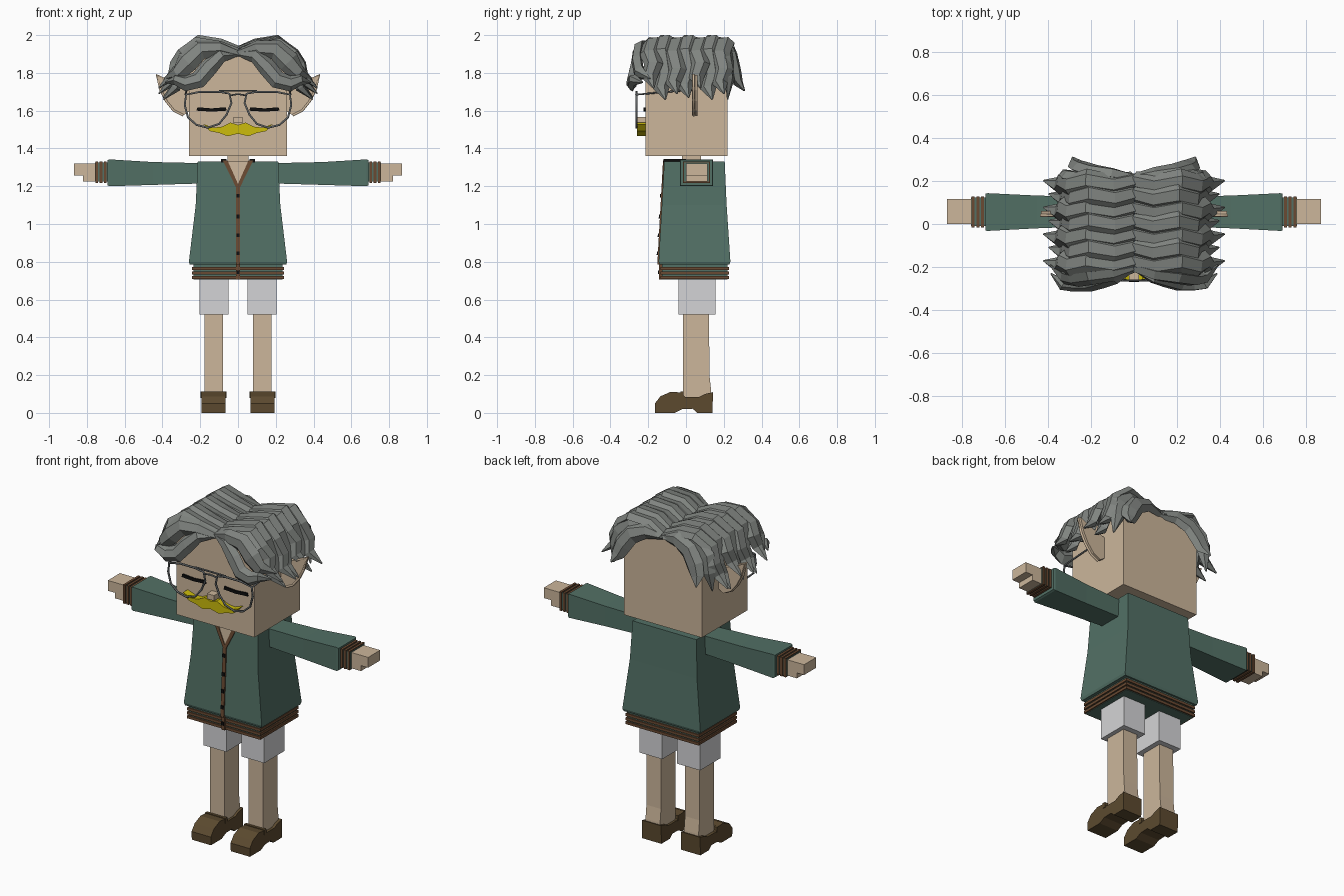
import bpy, bmesh, math
from mathutils import Vector

cube = bpy.data.objects.get("Cube")
if cube:
    bpy.data.objects.remove(cube, do_unlink=True)


def material(name, *rgb):
    lin = [((c / 255 + 0.055) / 1.055) ** 2.4 for c in rgb] + [1]
    m = bpy.data.materials.new(name)
    m.use_nodes = True
    m.diffuse_color = lin
    bsdf = m.node_tree.nodes["Principled BSDF"]
    bsdf.inputs["Base Color"].default_value = lin
    bsdf.inputs["Roughness"].default_value = 0.8
    return m


SKIN = material("skin", 204, 182, 155)
GREEN = material("jacket green", 82, 112, 101)
HAIR = material("hair grey", 128, 132, 128)
WHITE = material("shorts white", 212, 212, 214)
SHOE = material("shoe brown", 92, 74, 47)
TRIM = material("trim brown", 106, 74, 50)
YELLOW = material("moustache yellow", 204, 188, 12)
BLACK = material("black", 14, 14, 14)
METAL = material("glasses grey", 98, 102, 104)
SIDES = ((1, "left"), (-1, "right"))


def add(name, mesh, mat):
    mesh.materials.clear()
    mesh.materials.append(mat)
    ob = bpy.data.objects.new(name, mesh)
    bpy.context.collection.objects.link(ob)
    return ob


def loft(name, rings, mat):
    """Skin a row of equal rings and cap both ends."""
    bm = bmesh.new()
    rows = [[bm.verts.new(p) for p in ring] for ring in rings]
    n = len(rows[0])
    for a, b in zip(rows, rows[1:]):
        for i in range(n):
            j = (i + 1) % n
            bm.faces.new((a[i], a[j], b[j], b[i]))
    bm.faces.new(rows[0])
    bm.faces.new(rows[-1])
    bmesh.ops.recalc_face_normals(bm, faces=bm.faces)
    mesh = bpy.data.meshes.new(name)
    bm.to_mesh(mesh)
    bm.free()
    return add(name, mesh, mat)


def rect_z(z, x0, x1, y0, y1):
    return [(x0, y0, z), (x1, y0, z), (x1, y1, z), (x0, y1, z)]


def rect_x(x, y0, y1, z0, z1):
    return [(x, y0, z0), (x, y1, z0), (x, y1, z1), (x, y0, z1)]


def box(name, x, y, z, mat):
    return loft(name, [rect_z(h, *x, *y) for h in z], mat)


def side_box(name, s, x, y, z, mat):
    return box(name, (s * x[0], s * x[1]), y, z, mat)


def plate(name, pts, y0, y1, mat):
    """Extrude an outline in x and z along y."""
    return loft(name, [[(x, y, z) for x, z in pts] for y in (y0, y1)], mat)


def chest_plate(name, pts, depth, mat):
    """Thin plate that follows the slope of the jacket front."""
    front = lambda z: -0.115 - (1.33 - z) * 0.055
    return loft(name, [[(x, front(z) + d, z) for x, z in pts] for d in (-depth, 0.01)], mat)


def tube(name, pts, radius, closed, mat):
    cu = bpy.data.curves.new(name, "CURVE")
    cu.dimensions = "3D"
    cu.bevel_depth = radius
    cu.bevel_resolution = 1
    sp = cu.splines.new("POLY")
    sp.points.add(len(pts) - 1)
    for p, co in zip(sp.points, pts):
        p.co = (*co, 1)
    sp.use_cyclic_u = closed
    tmp = bpy.data.objects.new(name + " path", cu)
    mesh = bpy.data.meshes.new_from_object(tmp)
    bpy.data.objects.remove(tmp)
    return add(name, mesh, mat)


def lock(name, pts, widths, thick, hint):
    """Hair lock: a ridged ribbon along a path, facing the hinted way."""
    pts = [Vector(p) for p in pts]
    rings = []
    for i, p in enumerate(pts):
        t = (pts[min(i + 1, len(pts) - 1)] - pts[max(i - 1, 0)]).normalized()
        across = hint(p).cross(t).normalized()
        n = t.cross(across)
        w, h = widths[i], thick * min(1, widths[i] / 0.03)
        rings.append([p + across * w * a + n * h * b for a, b in
                      ((-1, -0.5), (-0.55, 0.7), (0.4, 1), (1, -0.2), (0.2, -1))])
    loft(name, rings, HAIR)


# Head, neck and face
head = [(-0.26, 1.36), (0.26, 1.36), (0.26, 1.79), (0.2, 1.88), (0, 1.91), (-0.2, 1.88), (-0.26, 1.79)]
plate("head", head, -0.215, 0.22, SKIN)
box("neck", (-0.055, 0.055), (-0.02, 0.08), (1.25, 1.37), SKIN)
box("nose", (-0.024, 0.024), (-0.262, -0.21), (1.535, 1.567), SKIN)
half = [(0.04, 1.537), (0.085, 1.515), (0.13, 1.51), (0.185, 1.53), (0.15, 1.492), (0.1, 1.482), (0.055, 1.465)]
plate("moustache", [(0, 1.525)] + half + [(0, 1.478)] + [(-x, z) for x, z in half[::-1]],
      -0.26, -0.212, YELLOW)

# Jacket, hem and front trim
loft("jacket_body", [rect_z(z, -w, w, a, b) for z, w, a, b in
     ((0.785, 0.255, -0.14, 0.23), (0.8, 0.26, -0.145, 0.235),
      (1.1, 0.224, -0.128, 0.215), (1.33, 0.213, -0.115, 0.205))], GREEN)
box("hem_band", (-0.236, 0.236), (-0.128, 0.219), (0.705, 0.79), GREEN)
for i, z in enumerate((0.708, 0.732, 0.757)):
    box(f"hem_stripe_{i}", (-0.244, 0.244), (-0.136, 0.227), (z, z + 0.016), TRIM)
chest_plate("neck_opening", [(-0.065, 1.33), (0, 1.205), (0.065, 1.33)], 0.003, SKIN)
chest_plate("placket", [(-0.011, 0.785), (0.011, 0.785), (0.011, 1.21), (-0.011, 1.21)], 0.007, TRIM)
box("hem_placket", (-0.011, 0.011), (-0.143, -0.12), (0.705, 0.79), TRIM)
for i, z in enumerate((0.835, 0.93, 1.03, 1.14)):
    chest_plate(f"button_{i}", [(-0.009, z), (0.009, z), (0.009, z + 0.02), (-0.009, z + 0.02)], 0.013, BLACK)
box("hem_button", (-0.009, 0.009), (-0.149, -0.13), (0.735, 0.755), BLACK)

lens = [(0.045, 1.69), (0.1, 1.7), (0.2, 1.7), (0.275, 1.685), (0.282, 1.63), (0.265, 1.565),
        (0.22, 1.525), (0.16, 1.51), (0.1, 1.53), (0.06, 1.58), (0.035, 1.64)]
ear = [(0.25, 1.6), (0.29, 1.575), (0.34, 1.6), (0.38, 1.65), (0.41, 1.71), (0.432, 1.79),
       (0.36, 1.755), (0.25, 1.72)]
shoe = [(-0.163, 0), (-0.165, 0.05), (-0.135, 0.088), (-0.08, 0.112), (-0.03, 0.108), (-0.005, 0.085),
        (0.07, 0.085), (0.1, 0.1), (0.143, 0.11), (0.14, 0), (0.06, 0), (0.035, 0.022), (-0.02, 0.02), (-0.06, 0)]

for s, side in SIDES:
    # Face details
    plate(f"{side}_closed_eye", [(s * x, z) for x, z in
          ((0.06, 1.6), (0.14, 1.595), (0.22, 1.6), (0.215, 1.618), (0.14, 1.612), (0.065, 1.618))],
          -0.224, -0.213, BLACK)
    plate(f"{side}_ear", [(s * x, z) for x, z in ear], 0.037, 0.061, SKIN)
    tube(f"{side}_ear_rim", [(s * x, 0.04, z) for x, z in ear[1:7]], 0.007, False, SKIN)
    tube(f"{side}_lens_frame", [(s * x, -0.262, z) for x, z in lens], 0.006, True, METAL)
    tube(f"{side}_temple", [(s * 0.278, -0.262, 1.685), (s * 0.275, -0.1, 1.7), (s * 0.27, 0.05, 1.71)],
         0.005, False, METAL)

    # Collar
    chest_plate(f"{side}_collar_trim", [(s * x, z) for x, z in
                ((0.055, 1.335), (0.08, 1.335), (0.011, 1.195), (-0.003, 1.205))], 0.007, TRIM)
    side_box(f"{side}_collar_tab", s, (0.06, 0.09), (-0.12, 0.0), (1.325, 1.345), BLACK)

    # Sleeve, cuff and hand
    loft(f"{side}_sleeve", [rect_x(s * x, a, b, c, d) for x, a, b, c, d in
         ((0.18, -0.01, 0.125, 1.215, 0.0 + 1.322), (0.45, -0.02, 0.132, 1.207, 1.328),
          (0.68, -0.032, 0.143, 1.2, 1.342), (0.69, -0.03, 0.14, 1.205, 1.338))], GREEN)
    side_box(f"{side}_cuff", s, (0.68, 0.757), (-0.01, 0.122), (1.224, 1.326), GREEN)
    for i, x in enumerate((0.695, 0.718, 0.741)):
        side_box(f"{side}_cuff_stripe_{i}", s, (x, x + 0.014), (-0.016, 0.128), (1.218, 1.332), TRIM)
    loft(f"{side}_hand", [[(s * x, y, z) for x, z in
         ((0.74, 1.225), (0.82, 1.225), (0.82, 1.258), (0.868, 1.258), (0.868, 1.32), (0.74, 1.32))]
         for y in (0, 0.115)], SKIN)

    # Shorts, leg and shoe
    side_box(f"{side}_shorts_leg", s, (0.05, 0.203), (-0.04, 0.155), (0.52, 0.75), WHITE)
    loft(f"{side}_leg", [rect_z(z, s * 0.08, s * 0.177, -0.015, b) for z, b in
         ((0.06, 0.135), (0.12, 0.133), (0.2, 0.124), (0.53, 0.122))], SKIN)
    loft(f"{side}_shoe", [[(s * x, y, z) for y, z in shoe] for x in (0.066, 0.194)], SHOE)
    side_box(f"{side}_shoe_rim", s, (0.062, 0.198), (-0.03, -0.012), (0.08, 0.112), SHOE)

    # Side locks that fall from the parting over each ear
    dome = [(0, 1.905), (0.1, 1.945), (0.22, 1.965), (0.3, 1.905), (0.335, 1.82), (0.35, 1.75), (0.42, 1.69)]
    out = lambda p: Vector((p.x * 1.2, 0, p.z - 1.6))
    for k in range(7):
        y0, drop = 0.19 - k * 0.062, (0, 0.03, -0.03, 0.02)[k % 4]
        reach = 1 - 0.06 * (k % 2)
        path = [(s * x * reach, y0 + 0.011 * (-1) ** i, z + 0.012 * (k % 2) * (i < 4) - drop * (i > 3))
                for i, (x, z) in enumerate(dome)]
        lock(f"{side}_side_lock_{k}", path, (0.045, 0.052, 0.056, 0.054, 0.05, 0.042, 0.004), 0.025, out)

    # Front fringe swept out from the parting
    front = lambda p: Vector((0, -1, 0.25))
    lock(f"{side}_upper_fringe", [(s * x, y, z) for x, y, z in
         ((0, -0.2, 1.9), (0.1, -0.235, 1.93), (0.2, -0.25, 1.925), (0.27, -0.26, 1.86),
          (0.32, -0.25, 1.8), (0.39, -0.19, 1.77))], (0.025, 0.045, 0.055, 0.06, 0.045, 0.004), 0.028, front)
    lock(f"{side}_lower_fringe", [(s * x, y, z) for x, y, z in
         ((0.005, -0.21, 1.9), (0.09, -0.25, 1.895), (0.155, -0.27, 1.83), (0.21, -0.285, 1.765),
          (0.28, -0.285, 1.745), (0.33, -0.28, 1.765), (0.385, -0.23, 1.75))],
         (0.012, 0.04, 0.048, 0.048, 0.042, 0.03, 0.004), 0.026, front)

    # Back locks that frame the nape corners
    back = lambda p: Vector((0, 1, 0.25))
    lock(f"{side}_back_lock", [(s * x, y, z) for x, y, z in
         ((0, 0.215, 1.9), (0.1, 0.235, 1.915), (0.19, 0.25, 1.88), (0.24, 0.265, 1.81),
          (0.265, 0.275, 1.75), (0.285, 0.31, 1.705))], (0.02, 0.045, 0.058, 0.058, 0.045, 0.004), 0.026, back)
    lock(f"{side}_corner_lock", [(s * x, y, z) for x, y, z in
         ((0.1, 0.2, 1.93), (0.22, 0.215, 1.93), (0.29, 0.225, 1.86), (0.31, 0.23, 1.77), (0.33, 0.22, 1.66))],
         (0.03, 0.05, 0.055, 0.045, 0.004), 0.025, back)

# Glasses bridge
tube("glasses_top_bar", [(-0.1, -0.262, 1.705), (0.1, -0.262, 1.705)], 0.005, False, METAL)
tube("glasses_bridge", [(-0.045, -0.262, 1.68), (0, -0.264, 1.688), (0.045, -0.262, 1.68)], 0.005, False, METAL)
